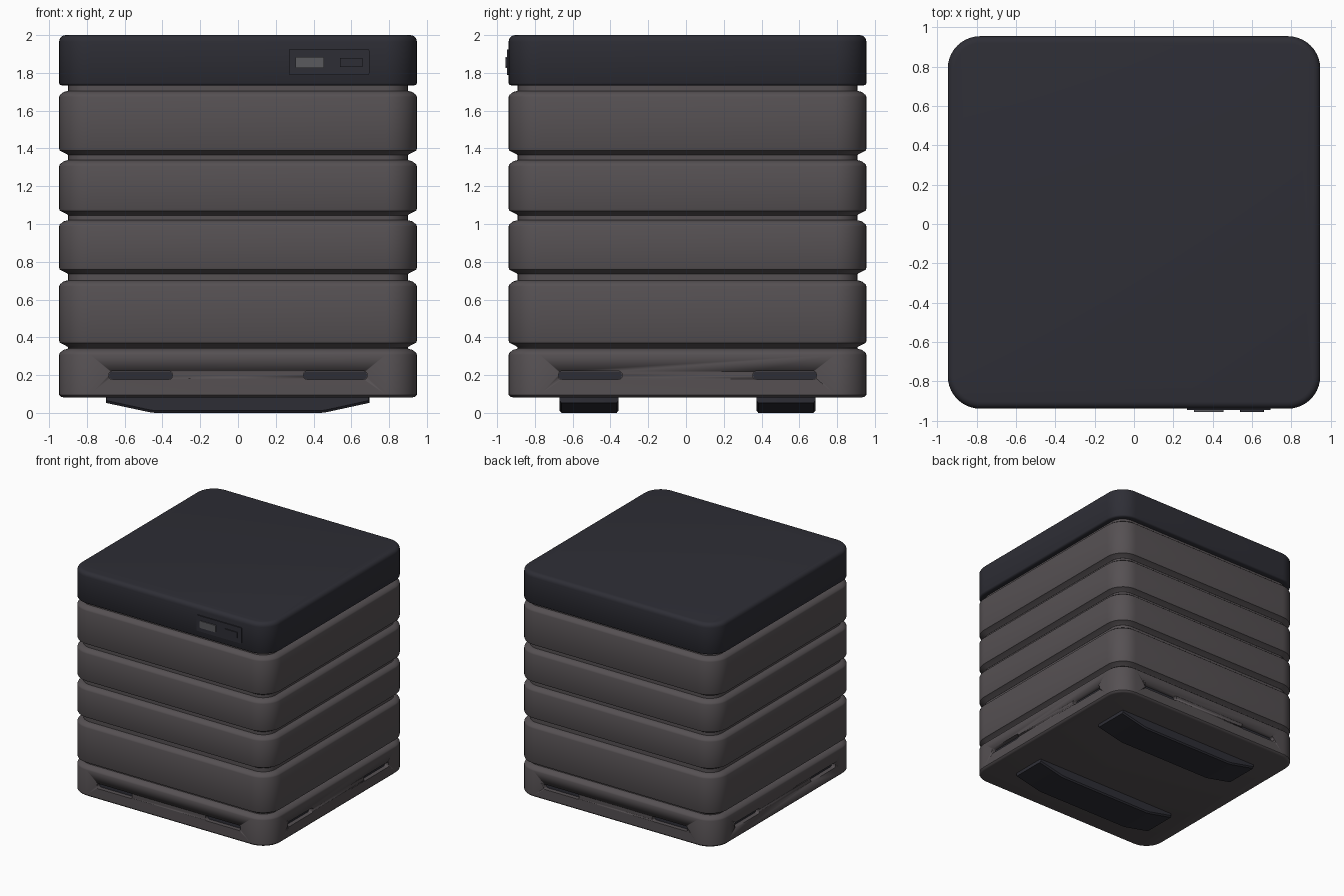
import bpy, bmesh, math
from mathutils import Vector, Matrix

if "Cube" in bpy.data.objects:
    bpy.data.objects.remove(bpy.data.objects["Cube"])

CY = 0.008            # body centre in y (front panel balances the rest)
HALF, RAD = 0.947, 0.165


def material(name, rgb):
    m = bpy.data.materials.new(name)
    m.diffuse_color = (*rgb, 1)
    m.use_nodes = True
    m.node_tree.nodes["Principled BSDF"].inputs["Base Color"].default_value = m.diffuse_color
    return m


SHELL = material("warm grey shell", (0.092, 0.081, 0.086))
DARK = material("dark slate", (0.027, 0.027, 0.036))
PALE = material("mid grey", (0.10, 0.10, 0.11))


def make_object(name, bm, mat, smooth=40):
    bmesh.ops.recalc_face_normals(bm, faces=bm.faces)
    me = bpy.data.meshes.new(name)
    bm.to_mesh(me)
    bm.free()
    me.materials.append(mat)
    ob = bpy.data.objects.new(name, me)
    bpy.context.collection.objects.link(ob)
    bpy.ops.object.select_all(action='DESELECT')
    ob.select_set(True)
    bpy.context.view_layer.objects.active = ob
    bpy.ops.object.shade_smooth_by_angle(angle=math.radians(smooth))
    return ob


def rounded_rect(hx, hy, r, n=10):
    pts = []
    for k, (sx, sy) in enumerate([(1, 1), (-1, 1), (-1, -1), (1, -1)]):
        for i in range(n + 1):
            a = math.pi / 2 * (k + i / n)
            pts.append((sx * (hx - r) + r * math.cos(a), sy * (hy - r) + r * math.sin(a)))
    return pts


def loft(bm, rings):
    """Stack loops of 3D points and cap both ends."""
    loops = [[bm.verts.new(p) for p in ring] for ring in rings]
    n = len(loops[0])
    for a, b in zip(loops, loops[1:]):
        for i in range(n):
            j = (i + 1) % n
            bm.faces.new((a[i], a[j], b[j], b[i]))
    bm.faces.new(loops[0][::-1])
    bm.faces.new(loops[-1])


def shell(name, profile, mat):
    """Rounded square block from (z, inset) steps."""
    bm = bmesh.new()
    loft(bm, [[(x, y + CY, z) for x, y in rounded_rect(HALF - d, HALF - d, RAD - d)]
              for z, d in profile])
    return make_object(name, bm, mat)


def chamfer_top(z):
    return [(z - 0.032, 0.0), (z - 0.022, 0.004), (z - 0.006, 0.024), (z, 0.047)]


def chamfer_bottom(z):
    return [(z, 0.047), (z + 0.006, 0.04), (z + 0.024, 0.004), (z + 0.034, 0.0)]


# inner core seen in the grooves, and the four bands around it
shell("inner_core", [(0.30, 0.048), (1.78, 0.048)], SHELL)
for i, (lo, hi) in enumerate([(0.702, 0.347), (1.02, 0.734), (1.338, 1.046), (1.705, 1.364)]):
    z0, z1 = min(lo, hi), max(lo, hi)
    shell(f"band_{i + 1}", chamfer_bottom(z0) + chamfer_top(z1), SHELL)

# lid with softly rounded rim
rim = [(2.0 - 0.035 * (1 - math.sin(a)), 0.035 * (1 - math.cos(a)))
       for a in [math.pi / 2 * k / 5 for k in range(6)]]
shell("lid", [(1.733, 0.016), (1.737, 0.005), (1.745, 0.0)] + rim, DARK)

# base with handle slots cut into all four sides
base = shell("base", [(0.082, 0.022), (0.086, 0.009), (0.096, 0.0)] + chamfer_top(0.32 + 0.02), SHELL)


def slots(bm, d0, d1, grow=0.0):
    """Eight rounded slots, from depth d0 to d1 behind the side faces."""
    outline = rounded_rect(0.168 + grow, 0.022 + grow, 0.017, 5)
    for k in range(4):
        rot = Matrix.Translation((0, CY, 0)) @ Matrix.Rotation(k * math.pi / 2, 4, 'Z')
        for s in (-1, 1):
            loft(bm, [[rot @ Vector((s * 0.515 + x, -HALF + d, 0.199 + z)) for x, z in outline]
                      for d in (d0, d1)])


bm = bmesh.new()
slots(bm, -0.03, 0.04)
cutter = make_object("slot_cutter", bm, SHELL)
cutter.hide_render = True
mod = base.modifiers.new("slots", 'BOOLEAN')
mod.operation = 'DIFFERENCE'
mod.solver = 'EXACT'
mod.object = cutter
bpy.context.view_layer.objects.active = base
bpy.ops.object.modifier_apply(modifier=mod.name)
bpy.data.objects.remove(cutter)

bm = bmesh.new()
slots(bm, 0.036, 0.042, -0.001)
make_object("slot_backs", bm, DARK)

# two long feet with sloping ends
profile = [(-0.70, 0.09), (-0.70, 0.053), (-0.47, 0.004), (-0.44, 0.0),
           (0.44, 0.0), (0.47, 0.004), (0.695, 0.053), (0.695, 0.09)]
for name, yc in (("front_foot", -0.513), ("back_foot", 0.529)):
    bm = bmesh.new()
    loft(bm, [[(x * (1 - e * 0.6), yc + y, z + (e if z < 0.08 else 0)) for x, z in profile]
              for y, e in ((-0.156, 0.012), (-0.146, 0.0), (0.146, 0.0), (0.156, 0.012))])
    make_object(name, bm, DARK, 30)


# small plain panel on the front of the lid
def plate(name, x0, x1, z0, z1, front, mat):
    bm = bmesh.new()
    cx, cz = (x0 + x1) / 2, (z0 + z1) / 2
    loft(bm, [[(cx + x, y, cz + z) for x, z in rounded_rect((x1 - x0) / 2, (z1 - z0) / 2, 0.006, 3)]
              for y in (-0.935, front)])
    make_object(name, bm, mat)


plate("front_panel", 0.27, 0.695, 1.79, 1.925, -0.947, DARK)
plate("panel_button_left", 0.305, 0.455, 1.825, 1.885, -0.955, PALE)
plate("panel_button_right", 0.54, 0.66, 1.83, 1.88, -0.955, DARK)
